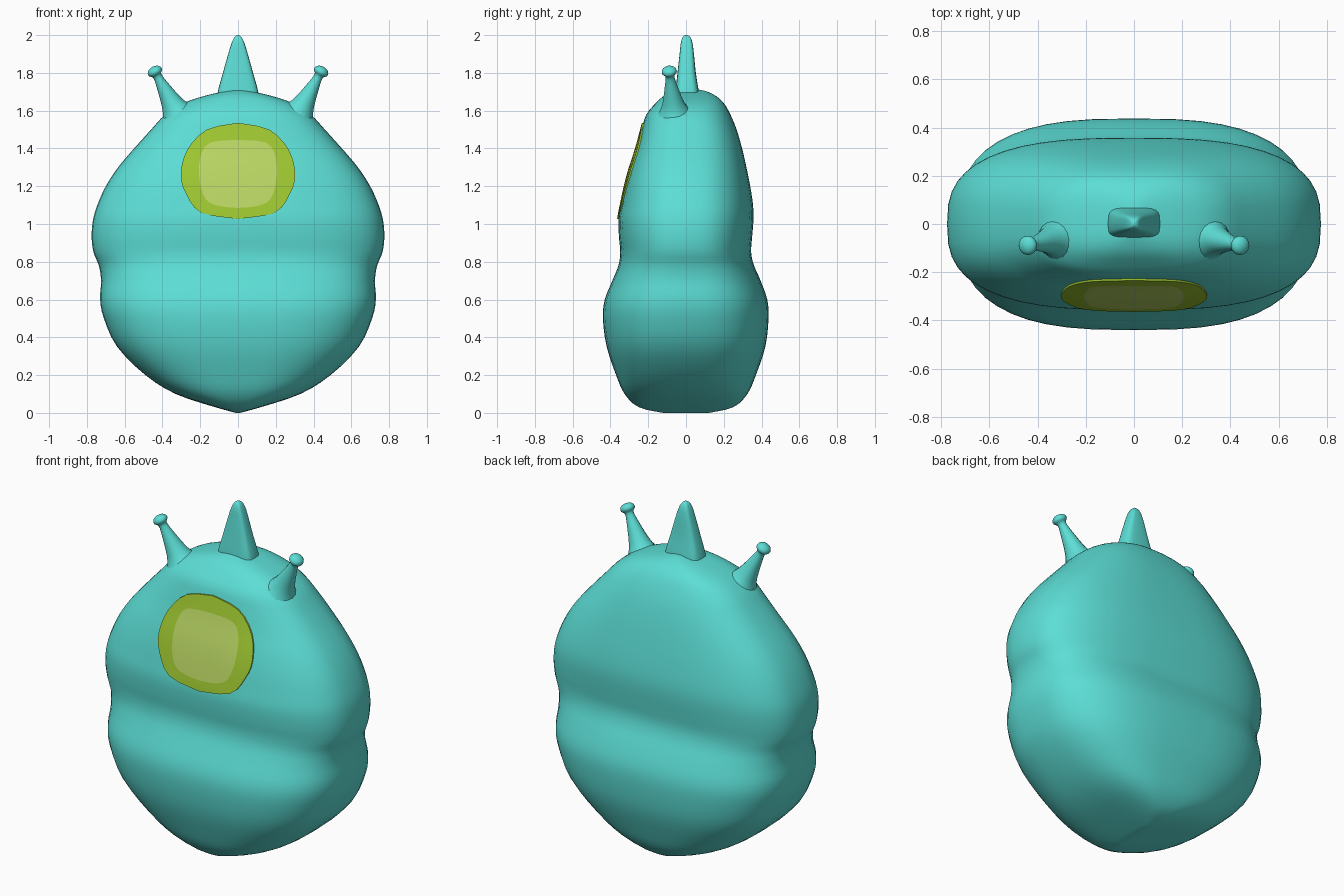
import bpy, bmesh, math
from mathutils import Vector

if "Cube" in bpy.data.objects:
    bpy.data.objects.remove(bpy.data.objects["Cube"])


def material(name, rgb):
    m = bpy.data.materials.new(name)
    m.diffuse_color = (*rgb, 1)
    m.use_nodes = True
    m.node_tree.nodes["Principled BSDF"].inputs["Base Color"].default_value = m.diffuse_color
    return m


TEAL = material("teal skin", (0.107, 0.73, 0.67))
LIME = material("lime rim", (0.34, 0.57, 0.03))
PALE = material("pale lime", (0.49, 0.67, 0.125))


def make(name, bm, mats, angle=60):
    bmesh.ops.recalc_face_normals(bm, faces=bm.faces)
    me = bpy.data.meshes.new(name)
    bm.to_mesh(me)
    bm.free()
    for m in mats:
        me.materials.append(m)
    ob = bpy.data.objects.new(name, me)
    bpy.context.collection.objects.link(ob)
    bpy.ops.object.select_all(action='DESELECT')
    bpy.context.view_layer.objects.active = ob
    ob.select_set(True)
    bpy.ops.object.shade_smooth_by_angle(angle=math.radians(angle))
    return ob


def loft(rings, bm):
    """Skin a list of closed point rings and cap both ends."""
    vr = [[bm.verts.new(p) for p in r] for r in rings]
    n = len(vr[0])
    for a, b in zip(vr, vr[1:]):
        for i in range(n):
            j = (i + 1) % n
            bm.faces.new((a[i], a[j], b[j], b[i]))
    bm.faces.new(vr[0])
    bm.faces.new(vr[-1])


def refine(rows, sub):
    """Smooth a table of rows with a Catmull-Rom spline."""
    out = []
    for i in range(len(rows) - 1):
        p = [rows[min(max(i + k, 0), len(rows) - 1)] for k in (-1, 0, 1, 2)]
        for s in range(sub):
            t = s / sub
            out.append([0.5 * (2 * b + (c - a) * t + (2 * a - 5 * b + 4 * c - d) * t * t
                               + (3 * b - a - 3 * c + d) * t ** 3)
                        for a, b, c, d in zip(*p)])
    return out + [list(rows[-1])]


def superellipse(hx, yf, yb, z, n, count):
    pts = []
    for i in range(count):
        a = 2 * math.pi * i / count
        c, s = math.cos(a), math.sin(a)
        x = hx * math.copysign(abs(c) ** (2 / n), c)
        y = abs(s) ** (2 / n) * (yb if s > 0 else yf)
        pts.append((x, y, z))
    return pts


# Body: height, half width, front depth, back depth
POWER = 2.8
profile = refine([
    (0.0, 0.01, -0.12, 0.12), (0.03, 0.12, -0.25, 0.25), (0.1, 0.33, -0.325, 0.325),
    (0.2, 0.49, -0.37, 0.37), (0.35, 0.64, -0.42, 0.42), (0.5, 0.71, -0.44, 0.437),
    (0.6, 0.73, -0.43, 0.43), (0.7, 0.725, -0.39, 0.395), (0.78, 0.737, -0.358, 0.36),
    (0.85, 0.765, -0.348, 0.345), (0.93, 0.775, -0.355, 0.35), (1.02, 0.768, -0.357, 0.357),
    (1.1, 0.745, -0.343, 0.355), (1.2, 0.70, -0.322, 0.34), (1.3, 0.635, -0.295, 0.32),
    (1.4, 0.55, -0.262, 0.297), (1.5, 0.46, -0.235, 0.268), (1.58, 0.385, -0.21, 0.235),
    (1.64, 0.29, -0.16, 0.2), (1.68, 0.17, -0.115, 0.155), (1.705, 0.06, -0.06, 0.10),
    (1.715, 0.008, -0.02, 0.04)], 3)
bm = bmesh.new()
loft([superellipse(hx, yf, yb, z, POWER, 48) for z, hx, yf, yb in profile], bm)
make("body", bm, [TEAL], 70)


def front_y(x, z):
    """Depth of the body's front surface."""
    for a, b in zip(profile, profile[1:]):
        if a[0] <= z <= b[0]:
            t = (z - a[0]) / (b[0] - a[0])
            hx, yf = (a[k] + (b[k] - a[k]) * t for k in (1, 2))
            return yf * max(0, 1 - abs(x / hx) ** POWER) ** (1 / POWER)


# Eye patch: thin two-coloured plate that follows the front of the body
def outline(half):
    """Mirror a half outline, given from top to bottom, into a full loop."""
    pts = [p for p in refine(half, 3)]
    return pts + [(-x, z) for x, z in pts[-2:0:-1]]


outer = outline([(0, 1.535), (0.165, 1.5), (0.27, 1.39), (0.303, 1.26),
                 (0.275, 1.16), (0.195, 1.06), (0, 1.027)])
inner = outline([(0, 1.445), (0.15, 1.43), (0.2, 1.35), (0.203, 1.23),
                 (0.17, 1.13), (0.1, 1.095), (0, 1.085)])
CX, CZ = 0.0, 1.27


def mix(a, b, t):
    return [(p[0] + (q[0] - p[0]) * t, p[1] + (q[1] - p[1]) * t) for p, q in zip(a, b)]


centre = [(CX, CZ)] * len(outer)
layers = [(outer, -0.01), (outer, 0.008), (mix(outer, inner, 0.5), 0.008), (inner, 0.008)]
layers += [(mix(inner, centre, t), 0.008) for t in (0.25, 0.5, 0.75)]
bm = bmesh.new()
rings = [[bm.verts.new((x, front_y(x, z) - off, z)) for x, z in loop] for loop, off in layers]
tip = bm.verts.new((CX, front_y(CX, CZ) - 0.008, CZ))
count = len(outer)
for k, (a, b) in enumerate(zip(rings, rings[1:])):
    for i in range(count):
        j = (i + 1) % count
        bm.faces.new((a[i], a[j], b[j], b[i])).material_index = 0 if k < 3 else 1
for i in range(count):
    bm.faces.new((rings[-1][i], rings[-1][(i + 1) % count], tip)).material_index = 1
make("eye_patch", bm, [LIME, PALE], 40)

# Crest: rounded tapering fin on top of the head
crest = refine([(1.62, 0.115, -0.06, 0.075), (1.70, 0.107, -0.056, 0.068),
                (1.80, 0.08, -0.045, 0.052), (1.90, 0.052, -0.034, 0.042),
                (1.96, 0.033, -0.027, 0.034), (1.99, 0.018, -0.017, 0.022),
                (2.0, 0.004, -0.004, 0.006)], 3)
bm = bmesh.new()
loft([superellipse(hx, yf, yb, z, 4, 24) for z, hx, yf, yb in crest], bm)
make("crest", bm, [TEAL])

# Antennae: flared stalks with a small knob, mirrored left and right
stalk = refine([(-0.03, 0.12), (0.03, 0.078), (0.08, 0.056), (0.16, 0.037), (0.225, 0.024),
                (0.245, 0.027), (0.258, 0.039), (0.275, 0.038), (0.288, 0.024),
                (0.293, 0.003)], 2)
for side, name in ((1, "right_antenna"), (-1, "left_antenna")):
    base = Vector((side * 0.315, -0.06, 1.575))
    axis = (Vector((side * 0.455, -0.092, 1.835)) - base).normalized()
    u = axis.cross(Vector((0, 1, 0))).normalized()
    v = axis.cross(u)
    bm = bmesh.new()
    loft([[base + axis * d + (u * math.cos(a) + v * math.sin(a)) * r
           for a in (2 * math.pi * i / 16 for i in range(16))] for d, r in stalk], bm)
    make(name, bm, [TEAL], 70)
